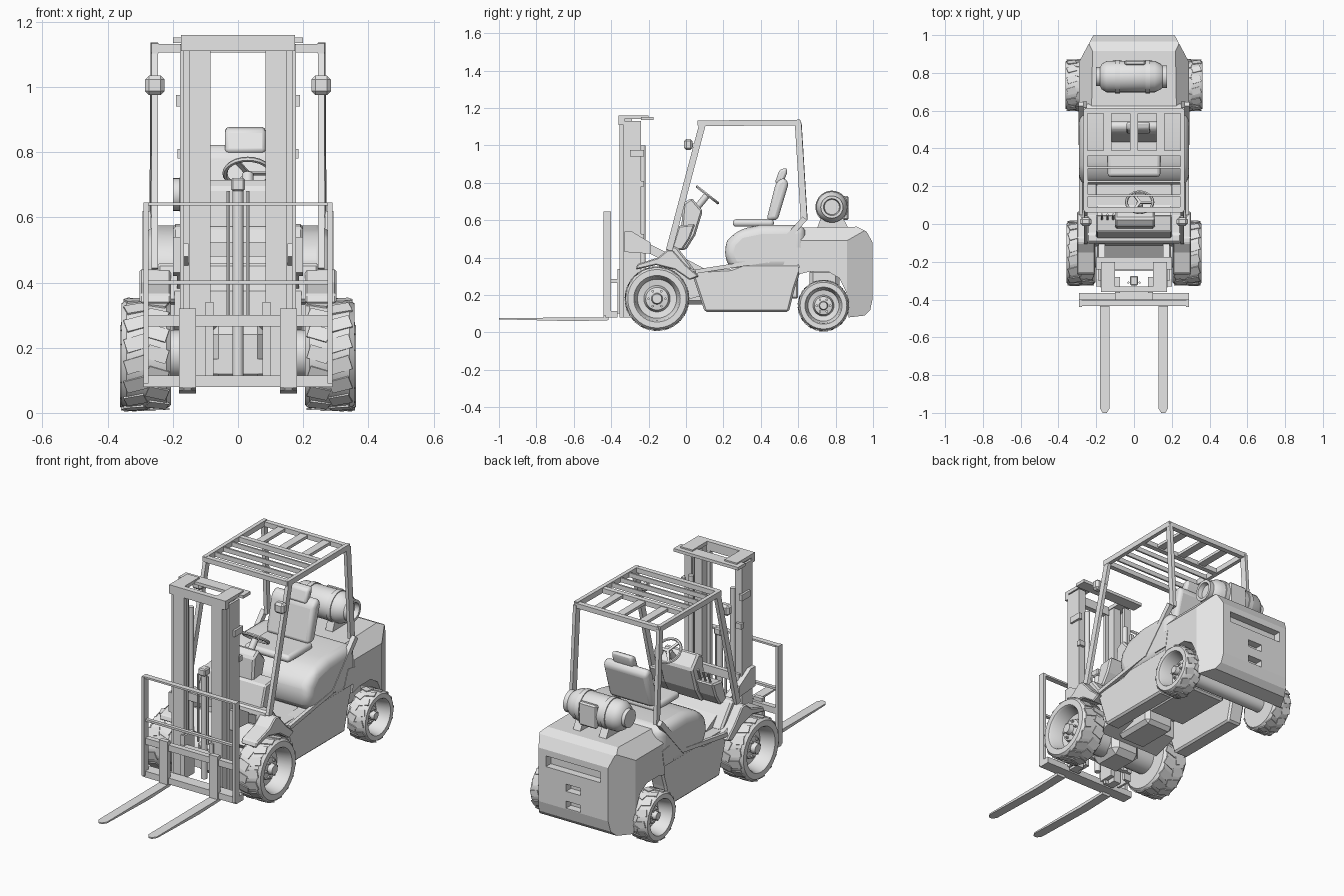
import bpy, bmesh, math
from mathutils import Vector, Matrix

old = bpy.data.objects.get("Cube")
if old:
    bpy.data.objects.remove(old)

grey = bpy.data.materials.new("light grey")
grey.use_nodes = True
grey.diffuse_color = (0.8, 0.8, 0.8, 1)
grey.node_tree.nodes["Principled BSDF"].inputs["Base Color"].default_value = (0.8, 0.8, 0.8, 1)


def finish(name, bm, bevel=0, segs=1, smooth=False):
    bmesh.ops.recalc_face_normals(bm, faces=bm.faces)
    mesh = bpy.data.meshes.new(name)
    bm.to_mesh(mesh)
    bm.free()
    mesh.materials.append(grey)
    ob = bpy.data.objects.new(name, mesh)
    bpy.context.collection.objects.link(ob)
    if bevel:
        mod = ob.modifiers.new("bevel", "BEVEL")
        mod.width, mod.segments, mod.limit_method = bevel, segs, "ANGLE"
    if smooth or segs > 1:
        bpy.ops.object.select_all(action="DESELECT")
        ob.select_set(True)
        bpy.context.view_layer.objects.active = ob
        bpy.ops.object.shade_smooth_by_angle(angle=math.radians(35))
    return ob


def box(name, x, y, z, bevel=0, segs=1):
    """Box from (min, max) pairs."""
    bm = bmesh.new()
    size = [b - a for a, b in (x, y, z)]
    mid = [(a + b) / 2 for a, b in (x, y, z)]
    bmesh.ops.create_cube(bm, size=1, matrix=Matrix.Translation(mid) @ Matrix.Diagonal((*size, 1)))
    return finish(name, bm, bevel, segs)


def pair(name, x, y, z):
    box("left_" + name, x, y, z)
    box("right_" + name, (-x[1], -x[0]), y, z)


def prism(name, pts, x, bevel=0, segs=1, cuts=()):
    """Side outline (y, z) extruded between two x values, then trimmed by planes."""
    bm = bmesh.new()
    face = bm.faces.new([bm.verts.new((x[0], y, z)) for y, z in pts])
    ext = bmesh.ops.extrude_face_region(bm, geom=[face])
    verts = [v for v in ext["geom"] if isinstance(v, bmesh.types.BMVert)]
    bmesh.ops.translate(bm, verts=verts, vec=(x[1] - x[0], 0, 0))
    for co, no in cuts:
        cut = bmesh.ops.bisect_plane(bm, geom=bm.verts[:] + bm.edges[:] + bm.faces[:],
                                     plane_co=co, plane_no=no, clear_outer=True)
        edges = [e for e in cut["geom_cut"] if isinstance(e, bmesh.types.BMEdge)]
        bmesh.ops.edgeloop_fill(bm, edges=edges)
    return finish(name, bm, bevel, segs)


def beam(name, p, q, w, d):
    p, q = Vector(p), Vector(q)
    bm = bmesh.new()
    rot = (q - p).to_track_quat("Z", "Y").to_matrix().to_4x4()
    bmesh.ops.create_cube(bm, size=1, matrix=Matrix.Translation((p + q) / 2) @ rot
                          @ Matrix.Diagonal((w, d, (q - p).length, 1)))
    return finish(name, bm)


def rod(name, p, q, r, sides=14):
    p, q = Vector(p), Vector(q)
    bm = bmesh.new()
    rot = (q - p).to_track_quat("Z", "Y").to_matrix().to_4x4()
    bmesh.ops.create_cone(bm, cap_ends=True, segments=sides, radius1=r, radius2=r,
                          depth=(q - p).length, matrix=Matrix.Translation((p + q) / 2) @ rot)
    return finish(name, bm, smooth=True)


def lathe(name, profile, y, z, sides=32, side=1):
    """Spin an (x, radius) profile about an axis along x."""
    bm = bmesh.new()
    vs = [bm.verts.new((side * x, y, z + r)) for x, r in profile]
    es = [bm.edges.new(e) for e in zip(vs, vs[1:])]
    bmesh.ops.spin(bm, geom=vs + es, cent=(0, y, z), axis=(1, 0, 0), angle=math.tau, steps=sides)
    bmesh.ops.remove_doubles(bm, verts=bm.verts, dist=0.0005)
    return finish(name, bm, smooth=True)


def wheel(name, side, a, b, y, z, R, lugs):
    lathe(name + "_tyre", [(a, 0), (a, .6 * R), (a, .92 * R), (a + .015, R), (b - .015, R), (b, .93 * R),
          (b, .74 * R), (b - .01, .7 * R), (b - .08, .62 * R), (b - .085, .42 * R),
          (b - .05, .36 * R), (b - .045, .18 * R), (b - .02, .15 * R), (b - .02, 0)], y, z, 40, side)
    # Shallow slanted tread blocks round the tyre
    bm = bmesh.new()
    for i in range(lugs):
        for half in (0, 1):
            spin = Matrix.Rotation(math.tau * (i + half / 2) / lugs, 4, "X")
            slant = Matrix.Rotation(0.3 * (1 if half else -1), 4, "Z")
            at = Matrix.Translation((side * (a + (b - a) * (.28 + .44 * half)), 0, R))
            bmesh.ops.create_cube(bm, size=1, matrix=Matrix.Translation((0, y, z)) @ spin @ at @ slant
                                  @ Matrix.Diagonal(((b - a) * .42, .26 * R, .006, 1)))
    finish(name + "_tread", bm)
    # Wheel nuts
    for k in range(6):
        t = math.tau * k / 6
        c = (y + .27 * R * math.cos(t), z + .27 * R * math.sin(t))
        rod(name + "_nut", (side * (b - .055), *c), (side * (b - .035), *c), .007, 6)


for side, word in ((1, "left"), (-1, "right")):
    wheel(word + "_front_wheel", side, .205, .357, -.155, .18, .168, 16)
    wheel(word + "_rear_wheel", side, .25, .362, .735, .143, .134, 14)
rod("front_axle", (-.21, -.155, .18), (.21, -.155, .18), .075, 20)
rod("rear_axle", (-.26, .735, .143), (.26, .735, .143), .04)
box("differential", (-.09, .09), (-.25, -.05), (.09, .27), bevel=.03)
box("gearbox", (-.09, .09), (-.03, .22), (.15, .3), bevel=.02)
box("engine_block", (-.12, .12), (.26, .6), (.18, .34), bevel=.01)
box("rear_axle_beam", (-.2, .2), (.66, .82), (.17, .34), bevel=.02)

# Chassis, side sills and floor
prism("chassis_front", [(-.22, .3), (-.05, .42), (.1, .34), (.1, .2), (-.05, .16)], (-.195, .195))
for x, word in (((.19, .28), "left"), ((-.28, -.19), "right")):
    prism(word + "_side_sill", [(-.02, .36), (.04, .29), (.1, .11), (.55, .11), (.58, .23), (.61, .32),
          (.63, .52), (.4, .4), (.24, .34), (.06, .33)], x, bevel=.01)
    prism(word + "_front_fender", [(-.27, .335), (-.16, .36), (-.06, .335), (.02, .28), (.07, .3), (0, .36),
          (-.07, .44), (-.1, .44), (-.15, .4), (-.26, .365)], (x[0] * 1.08, x[1] * 1.08), bevel=.006)
    # Access hatch on the side
    s = 1 if x[0] > 0 else -1
    prism(word + "_hatch", [(.52, .36), (.61, .36), (.625, .45), (.56, .46)], (s * .284, s * .292))
box("floor", (-.25, .25), (.0, .35), (.3, .335))
prism("cowl", [(-.12, .34), (-.1, .46), (-.05, .46), (.05, .33)], (-.25, .25), bevel=.01)

# Engine hood with seat deck
prism("engine_hood", [(.24, .33), (.2, .42), (.22, .49), (.28, .55), (.4, .575), (.64, .575), (.64, .33)],
      (-.29, .29), bevel=.05, segs=4)

# Counterweight, trimmed at the rear corners and along the upper edges
cuts = []
for s in (1, -1):
    cuts += [((s * .29, .86, 0), (s * .14, .075, 0)), ((s * .29, 0, .49), (s * .08, 0, .075))]
weight = prism("counterweight", [(.6, .31), (.62, .56), (.915, .565), (.965, .54), (.998, .48), (.998, .18),
               (.985, .12), (.955, .09), (.87, .08), (.855, .22), (.82, .29), (.76, .325), (.66, .325)],
               (-.29, .29), cuts=cuts)
for x, z in ((.17, (.385, .445)), (.045, (.28, .32)), (.045, (.185, .225))):
    cutter = box("slot_cutter", (-x, x), (.955, 1.1), z)
    cutter.hide_render = True
    cutter.hide_viewport = True
    cutter.display_type = "WIRE"
    mod = weight.modifiers.new("slot", "BOOLEAN")
    mod.operation, mod.solver, mod.object = "DIFFERENCE", "EXACT", cutter

# Gas tank on its saddle
lathe("gas_tank", [(-.2, 0), (-.2, .05), (-.18, .05), (-.17, .068), (-.145, .083), (.11, .083), (.14, .068),
      (.15, .06), (.175, .06), (.175, .045), (.15, .04), (.15, 0)], .78, .67, 28)
for x in (-.1, .06):
    lathe("tank_strap", [(x, .083), (x, .088), (x + .025, .088), (x + .025, .083)], .78, .67, 28)
    prism("tank_saddle", [(.7, .555), (.72, .61), (.84, .61), (.87, .555)], (x - .01, x + .035))
box("tank_bracket", (-.05, .06), (.84, .868), (.6, .73), bevel=.008)

# Seat
box("seat_cushion", (-.14, .14), (.25, .47), (.565, .605), bevel=.018, segs=3)
prism("seat_back", [(.43, .6), (.49, .6), (.55, .8), (.52, .83), (.48, .8)], (-.135, .135), bevel=.02, segs=3)
prism("headrest", [(.475, .8), (.5, .87), (.54, .88), (.54, .85), (.515, .79)], (-.04, .085), bevel=.012, segs=2)

# Dashboard and steering
prism("dashboard", [(-.07, .44), (-.03, .5), (-.015, .69), (.03, .72), (.09, .65), (.05, .52), (-.0, .44)],
      (-.1, .11), bevel=.01)
prism("instrument_shelf", [(-.08, .44), (-.04, .57), (.05, .58), (.02, .5), (-.02, .44)], (-.2, .2), bevel=.008)
rod("steering_column", (.03, .02, .62), (.03, .11, .73), .018)
bm = bmesh.new()
tilt = Matrix.Translation((.03, .115, .735)) @ Matrix.Rotation(math.radians(-38), 4, "X")
ring = [bm.verts.new((.07 + .008 * math.cos(a), 0, .008 * math.sin(a))) for a in [k * math.tau / 6 for k in range(6)]]
edges = [bm.edges.new((ring[k], ring[k - 1])) for k in range(6)]
bmesh.ops.spin(bm, geom=ring + edges, cent=(0, 0, 0), axis=(0, 0, 1), angle=math.tau, steps=24)
bmesh.ops.remove_doubles(bm, verts=bm.verts, dist=.0005)
for k in range(3):
    bmesh.ops.create_cube(bm, size=1, matrix=Matrix.Rotation(k * math.tau / 3, 4, "Z")
                          @ Matrix.Translation((.035, 0, 0)) @ Matrix.Diagonal((.07, .014, .008, 1)))
bm.transform(tilt)
finish("steering_wheel", bm, smooth=True)
for k in range(3):
    rod("control_lever", (-.17 + k * .03, .02, .56), (-.17 + k * .03, .05, .64), .006, 8)

# Overhead guard: posts, roof frame and bars
for s, word in ((1, "left"), (-1, "right")):
    beam(word + "_front_post", (s * .255, -.09, .44), (s * .255, .09, 1.12), .02, .035)
    beam(word + "_rear_post", (s * .257, .6, 1.12), (s * .26, .632, .6), .02, .035)
    beam(word + "_rear_post_foot", (s * .28, .635, .61), (s * .28, .43, .38), .026, .03)
    beam(word + "_sill_trim", (s * .282, .435, .385), (s * .282, .05, .325), .02, .022)
    beam(word + "_roof_rail", (s * .255, .065, 1.118), (s * .257, .61, 1.122), .022, .03)
    # Work lights on brackets
    box(word + "_work_light", (s * .255 - .03, s * .255 + .03), (-.01, .035), (.975, 1.035), bevel=.012)
    box(word + "_light_bracket", (s * .255 - .008, s * .255 + .008), (.03, .075), (.99, 1.01))
for y in (.075, .375, .6):
    box("roof_cross_member", (-.26, .26), (y - .014, y + .014), (1.105, 1.132))
for y in (.15, .225, .3):
    box("roof_slat", (-.25, .25), (y - .005, y + .005), (1.105, 1.13))
for x in (-.14, 0, .14):
    box("roof_bar", (x - .022, x + .022), (.375, .6), (1.112, 1.128))

# Mast: outer channels, inner rails and cross members
pair("mast_outer_web", (.165, .178), (-.335, -.24), (.08, 1.13))
pair("mast_outer_flange", (.135, .17), (-.255, -.24), (.08, 1.13))
pair("mast_inner_rail", (.105, .15), (-.355, -.29), (.08, 1.16))
pair("mast_inner_flange", (.085, .11), (-.355, -.335), (.08, 1.16))
box("mast_top_bar", (-.175, .175), (-.36, -.33), (1.11, 1.16))
box("mast_top_plate", (-.2, .2), (-.24, -.175), (1.135, 1.152))
pair("mast_top_arm", (.1, .175), (-.34, -.2), (1.14, 1.16))
pair("mast_bracket", (.17, .19), (-.3, -.225), (.94, .975))
pair("mast_hose_clip", (.15, .185), (-.25, -.225), (.78, .81))
for z in (.12, .48):
    box("mast_cross_member", (-.17, .17), (-.25, -.225), (z, z + .045))
rod("lift_cylinder", (0, -.3, .1), (0, -.3, .68), .017)
box("lift_cylinder_head", (-.022, .022), (-.325, -.275), (.68, .72), bevel=.006)
for s in (1, -1):
    rod("side_lift_cylinder", (s * .13, -.23, .12), (s * .13, -.23, 1.0), .014)
    rod("lift_chain", (s * .03, -.31, .3), (s * .03, -.31, .68), .006, 6)
    beam("tilt_cylinder", (s * .17, -.3, .5), (s * .17, -.06, .38), .035, .045)
    x = (s * .17, s * .2)
    prism("tilt_bracket", [(-.33, .54), (-.29, .54), (-.19, .48), (-.19, .42), (-.33, .43)], x)

# Carriage and load backrest
box("carriage_lower_bar", (-.29, .29), (-.43, -.365), (.08, .115))
box("carriage_upper_bar", (-.29, .29), (-.43, -.4), (.265, .3))
pair("carriage_plate", (.075, .1), (-.365, -.28), (.1, .34))
box("carriage_hanger", (-.1, .1), (-.4, -.345), (.265, .285))
pair("backrest_upright", (.274, .29), (-.44, -.4), (.09, .645))
box("backrest_top_rail", (-.29, .29), (-.435, -.405), (.636, .646))
box("backrest_middle_rail", (-.29, .29), (-.43, -.41), (.394, .406))

# Forks: one bent side outline each
for s, word in ((1, "left"), (-1, "right")):
    prism(word + "_fork", [(-1, .07), (-1, .077), (-.44, .08), (-.44, .32), (-.415, .32), (-.415, .065), (-.6, .06)],
          (s * .155 - .026, s * .155 + .026),
          cuts=[((s * .155 + t * .026, -.975, 0), (t, -.6, 0)) for t in (1, -1)])
